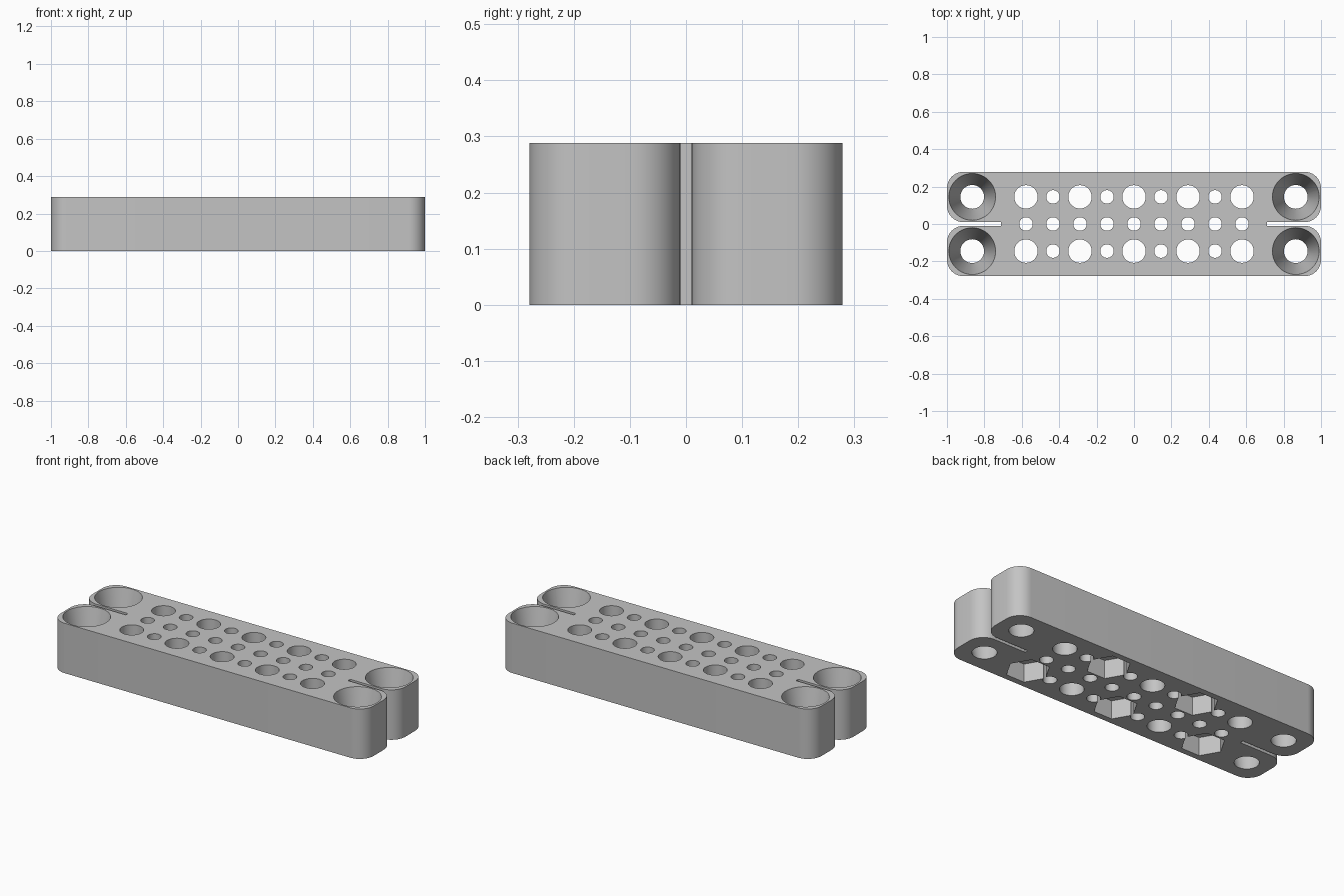
import bpy, bmesh, math
from mathutils import Matrix

HEIGHT, HALF_W, GAP = 0.288, 0.279, 0.01
CORNER, SLOT_END = 0.088, 0.71
PITCH, ROW = 0.1444, 0.145
OVER = 0.05  # how far cutters reach past the faces

old = bpy.data.objects.get("Cube")
if old:
    bpy.data.objects.remove(old, do_unlink=True)

grey = bpy.data.materials.new("plain grey")
grey.use_nodes = True
colour = (0.55, 0.55, 0.55, 1)
grey.diffuse_color = colour
grey.node_tree.nodes["Principled BSDF"].inputs["Base Color"].default_value = colour


def make_object(name, bm):
    bmesh.ops.recalc_face_normals(bm, faces=bm.faces)
    mesh = bpy.data.meshes.new(name)
    bm.to_mesh(mesh)
    bm.free()
    mesh.materials.append(grey)
    obj = bpy.data.objects.new(name, mesh)
    bpy.context.collection.objects.link(obj)
    return obj


def arc(cx, cy, start, steps=12):
    for i in range(steps + 1):
        a = math.radians(start + 90 * i / steps)
        yield cx + CORNER * math.cos(a), cy + CORNER * math.sin(a)


def add_plug(bm, x, y, z0, z1, r0, r1, sides=48):
    place = Matrix.Translation((x, y, (z0 + z1) / 2))
    bmesh.ops.create_cone(bm, cap_ends=True, segments=sides, radius1=r0,
                          radius2=r1, depth=z1 - z0, matrix=place)


def cut(target, bm):
    cutter = make_object("cutter", bm)
    cutter.hide_render = True
    mod = target.modifiers.new("cut", "BOOLEAN")
    mod.operation, mod.solver, mod.object = "DIFFERENCE", "EXACT", cutter
    bpy.context.view_layer.objects.active = target
    bpy.ops.object.modifier_apply(modifier=mod.name)
    bpy.data.objects.remove(cutter, do_unlink=True)


# Bar outline: one rounded finger, mirrored to all four ends
finger = [(SLOT_END, GAP)]
finger += arc(1 - CORNER, GAP + CORNER, -90)
finger += arc(1 - CORNER, HALF_W - CORNER, 0)
right_end = [(x, -y) for x, y in reversed(finger)] + finger
outline = finger + [(-x, y) for x, y in reversed(finger)]
outline += [(-x, -y) for x, y in finger] + [(x, -y) for x, y in reversed(finger)]

bm = bmesh.new()
base = bm.faces.new([bm.verts.new((x, y, 0)) for x, y in outline])
top = bmesh.ops.extrude_face_region(bm, geom=[base], use_keep_orig=True)["geom"]
bmesh.ops.translate(bm, vec=(0, 0, HEIGHT),
                    verts=[v for v in top if isinstance(v, bmesh.types.BMVert)])
bar = make_object("perforated_bar", bm)

# Hexagonal nut pockets in the underside, staggered between the rows
bm = bmesh.new()
for i in (-4, -2, 0, 2, 4):
    side = -1 if i % 4 == 0 else 1
    x = i * PITCH
    place = Matrix.Translation((x, side * ROW, 0))
    ring = [place @ (Matrix.Rotation(math.radians(60 * k), 4, "Z")
                     @ Matrix.Translation((0.115, 0, 0))).to_translation() for k in range(6)]
    low = [bm.verts.new((p.x, p.y, -OVER)) for p in ring]
    high = [bm.verts.new((p.x, p.y, 0.105)) for p in ring]
    bm.faces.new(low)
    bm.faces.new(high)
    for k in range(6):
        n = (k + 1) % 6
        bm.faces.new((low[k], low[n], high[n], high[k]))
cut(bar, bm)

# Round through holes and the deep tapered screw holes
bm = bmesh.new()
for i in range(-4, 5):
    add_plug(bm, i * PITCH, 0, -OVER, HEIGHT + OVER, 0.036, 0.036, 32)
    r = 0.0625 if i % 2 == 0 else 0.036
    for side in (-1, 1):
        add_plug(bm, i * PITCH, side * ROW, -OVER, HEIGHT + OVER, r, r)
slope = (0.125 - 0.0635) / HEIGHT
for sx in (-1, 1):
    for sy in (-1, 1):
        add_plug(bm, sx * 0.865, sy * ROW, -OVER, HEIGHT + OVER,
                 0.0635 - slope * OVER, 0.125 + slope * OVER, 64)
cut(bar, bm)

# Smooth round walls, crisp edges
bpy.ops.object.select_all(action="DESELECT")
bar.select_set(True)
bpy.context.view_layer.objects.active = bar
bpy.ops.object.shade_smooth_by_angle(angle=math.radians(30))
